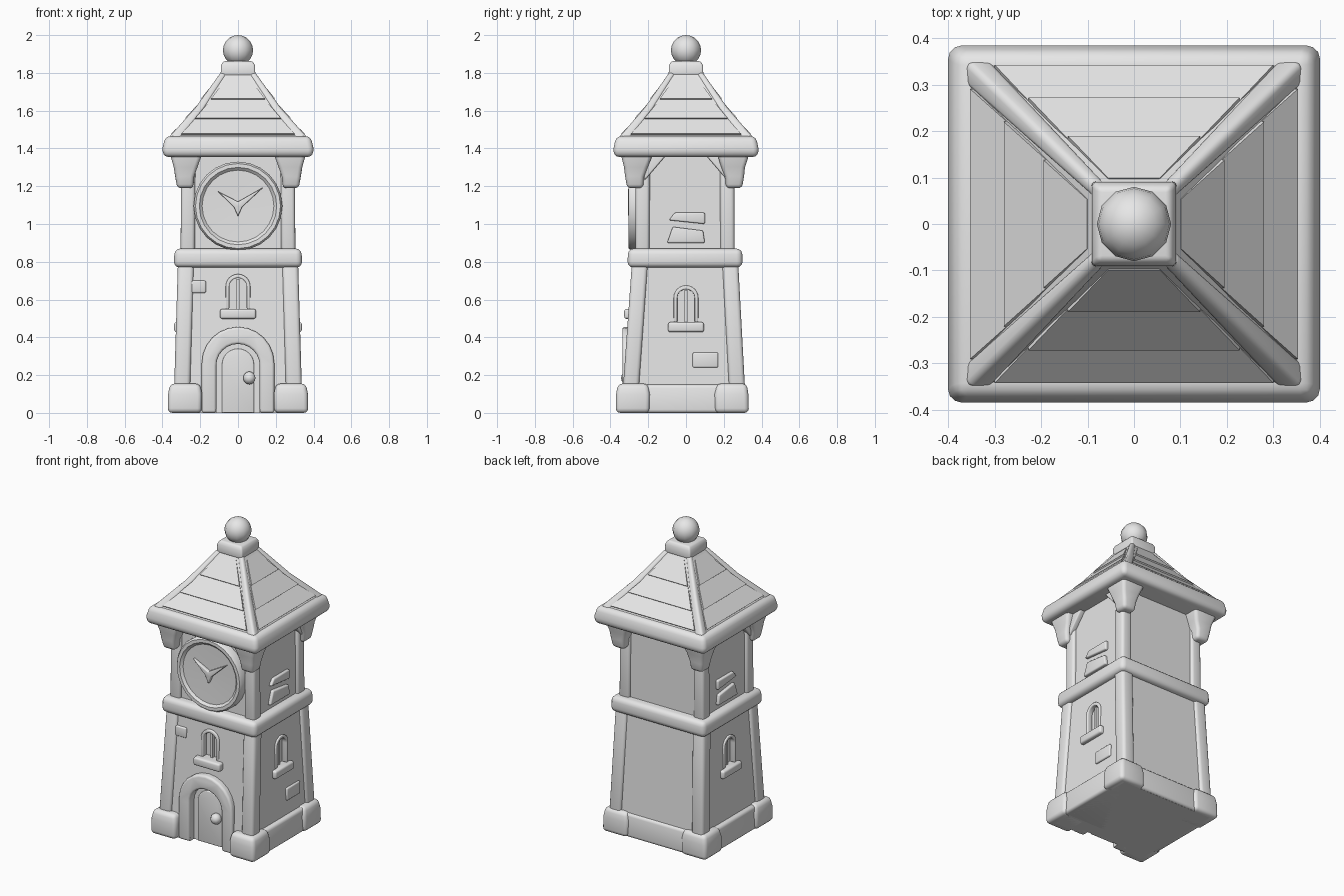
import bpy, bmesh, math
from mathutils import Vector

if "Cube" in bpy.data.objects:
    bpy.data.objects.remove(bpy.data.objects["Cube"], do_unlink=True)

stone = bpy.data.materials.new("pale grey stone")
stone.use_nodes = True
GREY = (0.8, 0.8, 0.8, 1)
stone.diffuse_color = GREY
stone.node_tree.nodes["Principled BSDF"].inputs["Base Color"].default_value = GREY
parts = []


def finish(name, bm, bevel=0.0, segments=3):
    """Round the hard edges and turn the bmesh into a named object."""
    bmesh.ops.recalc_face_normals(bm, faces=bm.faces[:])
    if bevel:
        hard = [e for e in bm.edges if e.is_manifold and e.calc_face_angle(0) > 0.6]
        bmesh.ops.bevel(bm, geom=hard, offset=bevel, segments=segments,
                        profile=0.5, affect='EDGES', clamp_overlap=True)
    mesh = bpy.data.meshes.new(name)
    bm.to_mesh(mesh)
    bm.free()
    mesh.materials.append(stone)
    ob = bpy.data.objects.new(name, mesh)
    bpy.context.collection.objects.link(ob)
    parts.append(ob)
    return ob


def skin(name, rings, bevel=0.0):
    """Join rings of points with faces and cap both ends."""
    bm = bmesh.new()
    loops = [[bm.verts.new(p) for p in ring] for ring in rings]
    n = len(loops[0])
    for a, b in zip(loops, loops[1:]):
        for i in range(n):
            j = (i + 1) % n
            bm.faces.new((a[i], a[j], b[j], b[i]))
    bm.faces.new(loops[0])
    bm.faces.new(loops[-1])
    return finish(name, bm, bevel)


def loft(name, levels, bevel=0.0):
    """Stack of rectangles: (z, x0, x1, y0, y1)."""
    return skin(name, [[(x0, y0, z), (x1, y0, z), (x1, y1, z), (x0, y1, z)]
                       for z, x0, x1, y0, y1 in levels], bevel)


PLACE = {"front": lambda u, v, d: (u, -d, v),
         "left": lambda u, v, d: (d, u, v),
         "right": lambda u, v, d: (-d, u, v)}


def plate(name, side, pts, d0, d1, bevel=0.0):
    """Extrude a wall-plane outline between two distances from the axis."""
    put = PLACE[side]
    return skin(name, [[put(u, v, d) for u, v in pts] for d in (d0, d1)], bevel)


def rect(u0, u1, v0, v1):
    return [(u0, v0), (u1, v0), (u1, v1), (u0, v1)]


def arch(w, z0, top, steps=12):
    arc = [(-w * math.cos(math.pi * i / steps), top - w + w * math.sin(math.pi * i / steps))
           for i in range(steps + 1)]
    return [(-w, z0)] + arc + [(w, z0)]


def arch_frame(outer, inner):
    return outer + inner[::-1]


def cut(target, cutter):
    cutter.hide_render = True
    mod = target.modifiers.new("cut", 'BOOLEAN')
    mod.operation = 'DIFFERENCE'
    mod.object = cutter
    bpy.context.view_layer.objects.active = target
    bpy.ops.object.modifier_apply(modifier=mod.name)
    parts.remove(cutter)
    bpy.data.objects.remove(cutter, do_unlink=True)


# Walls with recessed door and windows
lower = loft("lower_wall", [(0, -.325, .325, -.325, .303), (.8, -.302, .302, -.272, .262)])
cut(lower, plate("door_cutter", "front", arch(.115, -.05, .365), .285, .45))
cut(lower, plate("window_cutter", "front", arch(.05, .55, .72), .25, .4))
for side in ("left", "right"):
    cut(lower, plate("window_cutter", side, arch(.05, .48, .66), .28, .4))
loft("upper_wall", [(.82, -.285, .285, -.25, .24), (1.38, -.282, .282, -.25, .24)])


# Corner posts, foot blocks and roof brackets
def corner_levels(rows, sx, sy):
    """Rows: z, outer x, width, front outer y, back outer y."""
    out = []
    for z, x, w, front, back in rows:
        y = front if sy < 0 else back
        xs, ys = sorted((sx * x, sx * (x - w))), sorted((y, y - sy * w))
        out.append((z, *xs, *ys))
    return out


for sx, across in ((1, "left"), (-1, "right")):
    for sy, depth in ((-1, "front"), (1, "back")):
        tag = depth + "_" + across
        loft("lower_post_" + tag, corner_levels(
            [(.1, .339, .085, -.336, .314), (.8, .318, .085, -.286, .276)], sx, sy), .02)
        loft("upper_post_" + tag, corner_levels(
            [(.83, .304, .075, -.268, .257), (1.37, .3, .075, -.266, .255)], sx, sy), .018)
        loft("foot_block_" + tag, corner_levels(
            [(0, .372, .18, -.372, .333), (.1, .37, .18, -.37, .33), (.155, .36, .16, -.36, .322)], sx, sy), .024)
        loft("roof_bracket_" + tag, corner_levels(
            [(1.19, .322, .085, -.312, .297), (1.25, .332, .1, -.322, .307),
             (1.3, .34, .125, -.328, .312), (1.37, .36, .17, -.345, .335)], sx, sy), .02)
        plate("bracket_arm_" + tag, across,
              [(sy * .22, 1.23), (sy * .22, 1.37), (sy * .1, 1.37)], .27, .315, .008)

# Plinth behind the foot blocks, and the belt between storeys
loft("plinth", [(0, -.357, .357, -.22, .318), (.15, -.35, .35, -.22, .31)], .018)
loft("belt", [(.77, -.34, .34, -.31, .3), (.87, -.336, .336, -.307, .297)], .03)

# Door surround, door planks and knob
plate("door_arch", "front", arch_frame(arch(.192, 0, .455), arch(.115, 0, .365)), .27, .337, .014)
plate("door_leaf", "front", arch(.085, 0, .34), .27, .294, .006)
bm = bmesh.new()
bmesh.ops.create_uvsphere(bm, u_segments=10, v_segments=8, radius=.034)
bmesh.ops.translate(bm, verts=bm.verts[:], vec=Vector((.06, -.31, .185)))
finish("door_knob", bm)

# Windows
for side, z, wall, sill in (("front", .55, .29, .327), ("left", .48, .316, .338), ("right", .48, .316, .338)):
    top = z + (.17 if side == "front" else .18)
    plate(side + "_window_frame", side,
          arch_frame(arch(.065, z, top + .015), arch(.046, z, top - .006)), wall - .035, wall, .006)
    plate(side + "_window_sill", side, rect(-.095, .095, z - .052, z), .26, sill, .012)
    plate(side + "_window_bar", side, rect(-.008, .008, z, top - .01), wall - .05, wall - .02)

# Loose bricks standing out of the walls
for side in ("left", "right"):
    plate(side + "_low_brick", side, [(-.1, .9), (.1, .9), (.09, .965), (-.07, .985)], .26, .304, .008)
    plate(side + "_high_brick", side, [(-.09, 1.02), (.1, 1), (.1, 1.06), (-.06, 1.06)], .26, .302, .008)
plate("left_wall_brick", "left", rect(.035, .17, .24, .32), .28, .329, .008)
plate("front_wall_brick", "front", rect(-.27, -.17, .635, .7), .25, .29, .008)

# Clock: dished face, rim and hands
SEG = 24
clock = [(.235, .23), (.235, .29), (.225, .304), (.205, .304), (.19, .29), (.06, .286)]
skin("clock_face", [[(r * math.cos(math.tau * i / SEG), -d, 1.095 + r * math.sin(math.tau * i / SEG))
                     for i in range(SEG)] for r, d in clock])
plate("clock_hands", "front", [(-.11, 1.175), (0, 1.118), (.135, 1.195), (.022, 1.09), (0, 1.04), (-.022, 1.09)],
      .275, .308, .006)

# Roof: rounded eave, sloping core, hip ridges and overlapping tile rows
loft("roof_eave", [(1.355, -.396, .396, -.382, .382), (1.4, -.4, .4, -.384, .384),
                   (1.465, -.385, .385, -.37, .37)], .028)
SLOPE = [(.36, 1.455), (.22, 1.612), (.085, 1.8)]
loft("roof_core", [(z, -r, r, -r * .97, r * .97) for r, z in SLOPE])


def roof_z(r):
    (r0, z0), (r1, z1) = SLOPE[:2] if r > SLOPE[1][0] else SLOPE[1:]
    return z0 + (z1 - z0) * (r0 - r) / (r0 - r1)


def hull(name, pts, bevel=0.0):
    bm = bmesh.new()
    verts = [bm.verts.new(p) for p in pts]
    bmesh.ops.convex_hull(bm, input=verts)
    bmesh.ops.dissolve_limit(bm, angle_limit=.02, verts=bm.verts[:], edges=bm.edges[:])
    return finish(name, bm, bevel)


for sx in (-1, 1):
    for sy in (-1, 1):
        rings = []
        for r, z in SLOPE:
            w = .02 + r * .09
            rings.append([(sx * a, sy * b * .97, z + h) for a, b, h in
                          ((r + .004, r - w, 0), (r + .004, r + .004, .008), (r - w, r + .004, 0),
                           (r - w, r - w, -.02))])
        skin("hip_ridge", rings, .012)

for quarter in range(4):
    c, s = (1, 0, -1, 0)[quarter], (0, 1, 0, -1)[quarter]
    for row, (low, high) in enumerate(((.345, .27), (.272, .185), (.187, .1))):
        pts = []
        for r, lift in ((low, -.006), (low, .011), (high, -.006), (high, .002)):
            for half in (-(r - .045), r - .045):
                out = r + lift * .75
                pts.append((c * out - s * half, (s * out + c * half) * .97, roof_z(r) + lift * .65))
        hull("roof_tile_row_%d" % (row + 1), pts)

# Cap and ball finial
loft("roof_cap", [(1.785, -.092, .092, -.092, .092), (1.84, -.09, .09, -.09, .09),
                  (1.862, -.078, .078, -.078, .078)], .01)
bm = bmesh.new()
bmesh.ops.create_uvsphere(bm, u_segments=12, v_segments=10, radius=.08)
bmesh.ops.translate(bm, verts=bm.verts[:], vec=Vector((0, 0, 1.92)))
finish("ball_finial", bm)

# Smooth shading with crisp edges
bpy.ops.object.select_all(action='DESELECT')
for ob in parts:
    ob.select_set(True)
bpy.context.view_layer.objects.active = parts[0]
bpy.ops.object.shade_smooth_by_angle(angle=math.radians(40))
